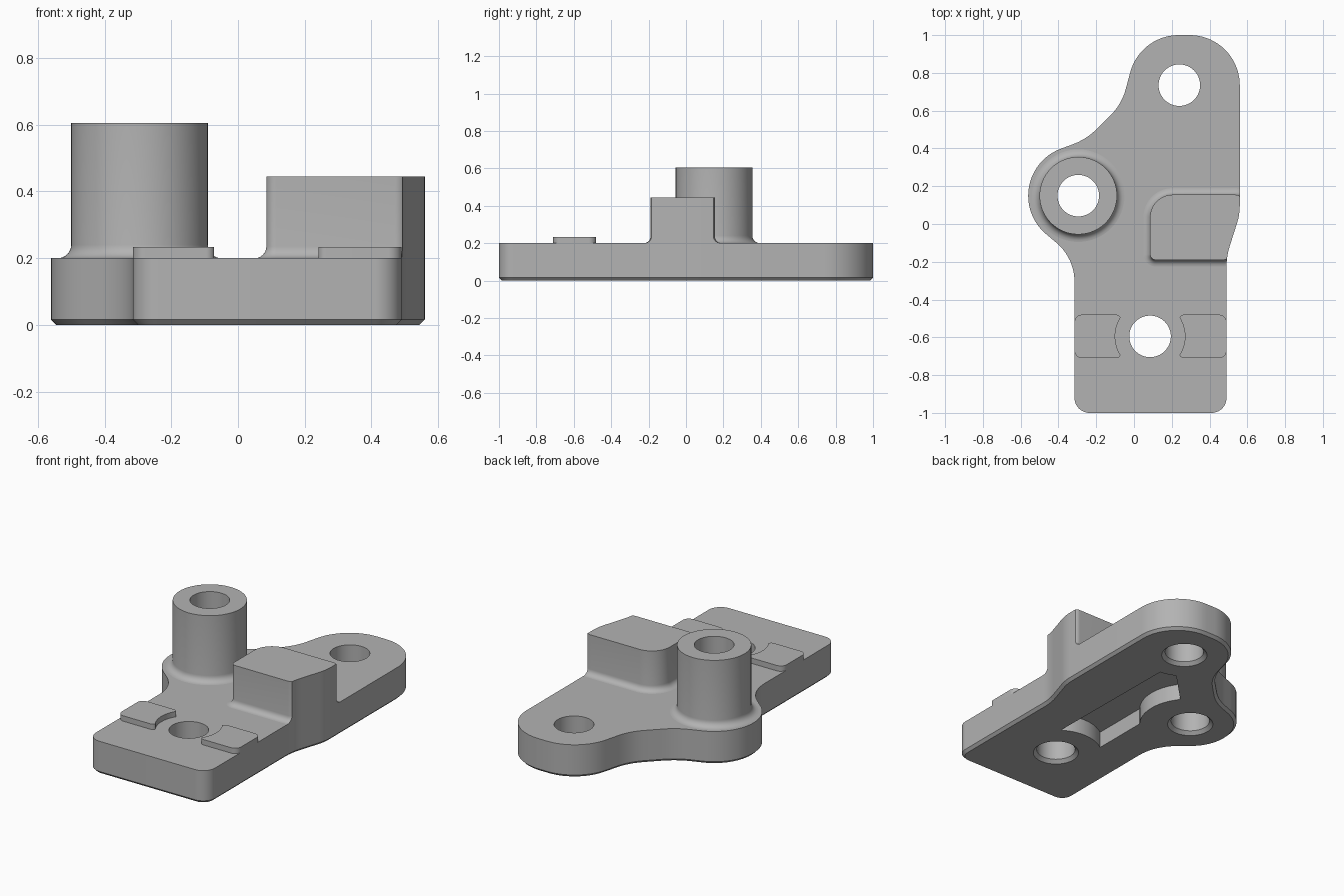
import bpy
import math
from mathutils import Vector, Matrix

cube = bpy.data.objects.get("Cube")
if cube:
    bpy.data.objects.remove(cube, do_unlink=True)

GREY = (0.45, 0.45, 0.45, 1)
metal = bpy.data.materials.new("plain grey")
metal.use_nodes = True
metal.diffuse_color = GREY
metal.node_tree.nodes["Principled BSDF"].inputs["Base Color"].default_value = GREY


def circle(center, r, n=64):
    return [Vector(center) + Vector((math.cos(a), math.sin(a))) * r
            for a in (math.tau * i / n for i in range(n))]


def rounded(corners):
    """Counter-clockwise outline from (x, y, radius) corners."""
    pts = []
    for i, (x, y, r) in enumerate(corners):
        p = Vector((x, y))
        a = (Vector(corners[i - 1][:2]) - p).normalized()
        b = (Vector(corners[(i + 1) % len(corners)][:2]) - p).normalized()
        theta = a.angle(b)
        mid = p + (a + b).normalized() * r / math.sin(theta / 2)
        start = p + a * r / math.tan(theta / 2) - mid
        sweep = math.copysign(math.pi - theta, b.cross(a))
        n = max(3, math.ceil(abs(sweep) / math.radians(5)))
        for k in range(n + 1):
            q = mid + Matrix.Rotation(sweep * k / n, 2) @ start
            if not pts or (q - pts[-1]).length > 0.001:
                pts.append(q)
    return pts


def loft(name, outline, sections):
    """Solid through (offset, z) copies of an outline."""
    n = len(outline)
    normals = []
    for i, p in enumerate(outline):
        d1 = (p - outline[i - 1]).normalized()
        d2 = (outline[(i + 1) % n] - p).normalized()
        t = (d1 + d2).normalized()
        normals.append(Vector((t.y, -t.x)) / max(t.dot(d1), 0.5))
    verts = [(*(p + m * off), z) for off, z in sections
             for p, m in zip(outline, normals)]
    faces = [tuple(reversed(range(n))),
             tuple(range(len(verts) - n, len(verts)))]
    for s in range(len(sections) - 1):
        for i in range(n):
            j = (i + 1) % n
            faces.append((s * n + i, s * n + j, (s + 1) * n + j, (s + 1) * n + i))
    mesh = bpy.data.meshes.new(name)
    mesh.from_pydata(verts, [], faces)
    mesh.materials.append(metal)
    obj = bpy.data.objects.new(name, mesh)
    bpy.context.collection.objects.link(obj)
    return obj


def activate(obj):
    bpy.ops.object.select_all(action="DESELECT")
    obj.select_set(True)
    bpy.context.view_layer.objects.active = obj


def cut(obj, cutter, operation="DIFFERENCE"):
    cutter.hide_render = True
    mod = obj.modifiers.new("cut", "BOOLEAN")
    mod.object, mod.operation, mod.solver = cutter, operation, "EXACT"
    activate(obj)
    bpy.ops.object.modifier_apply(modifier=mod.name)
    bpy.data.objects.remove(cutter, do_unlink=True)


def fillet(r, z, steps=6):
    """Concave quarter round rising from z."""
    angles = [math.pi / 2 * i / steps for i in range(steps + 1)]
    return [(r * (1 - math.sin(a)), z + r * (1 - math.cos(a))) for a in angles]


TOP = 0.2
LUG, LOBE, FRONT = (-0.295, 0.15), (0.24, 0.735), (0.085, -0.595)
LUG_R = 0.265


def lug_corner(degrees):
    a = math.radians(degrees)
    d = LUG_R / math.cos(math.radians(30))
    return (LUG[0] + d * math.cos(a), LUG[1] + d * math.sin(a), LUG_R - 0.001)


# Base plate with a chamfered lower edge
plate_outline = rounded([
    (-0.315, -1, 0.08), (0.49, -1, 0.08), (0.49, -0.17, 0.35), (0.56, 0.05, 0.3),
    (0.56, 1, 0.265), (0.033, 1, 0.265), (-0.065, 0.635, 0.3), (-0.252, 0.448, 0.35),
    lug_corner(140), lug_corner(200), (-0.315, -0.18, 0.27)])
plate = loft("base_plate", plate_outline, [(-0.016, 0), (0, 0.016), (0, TOP)])

# Pocket under the plate, kept clear of the holes
pocket = loft("pocket_cutter", rounded([
    (0.23, -0.42, 0.03), (0.22, 0.54, 0.03), (0.14, 0.54, 0.03), (-0.07, 0.33, 0.03),
    (-0.07, -0.42, 0.03)]), [(0, -0.05), (0, 0.1)])
for center, r in ((LUG, 0.29), (LOBE, 0.24), (FRONT, 0.26)):
    cut(pocket, loft("clearance", circle(center, r), [(0, -0.1), (0, TOP)]))
cut(plate, pocket)

# Tall round boss with a filleted foot
boss = loft("boss", circle(LUG, 0.205), fillet(0.04, TOP) + [(0, 0.605)])


# Through holes, countersunk below
def hole(center):
    return loft("hole_cutter", circle(center, 0.11), [(0.03, -0.01), (0, 0.02), (0, 0.8)])


for center in (LUG, LOBE, FRONT):
    cut(plate, hole(center))
cut(boss, hole(LUG))

# Stop block, trimmed flush with the plate edge
block = loft("stop_block", rounded([
    (0.085, -0.19, 0.03), (0.5, -0.19, 0.04), (0.575, 0.05, 0.25),
    (0.575, 0.155, 0.04), (0.085, 0.155, 0.12)]), fillet(0.035, TOP) + [(0, 0.445)])
cut(block, loft("edge_trim", plate_outline, [(0, 0.1), (0, 0.8)]), "INTERSECT")

# Pair of thin pads hollowed around the front hole
parts = [plate, boss, block]
for name, x1, x2, r1, r2 in (("right_pad", -0.315, -0.07, 0.04, 0.025),
                             ("left_pad", 0.24, 0.49, 0.025, 0.04)):
    pad = loft(name, rounded([(x1, -0.71, r1), (x2, -0.71, r2),
                              (x2, -0.48, r2), (x1, -0.48, r1)]),
               [(0, TOP), (0, 0.233)])
    cut(pad, loft("pad_cutter", circle(FRONT, 0.185), [(0, 0.1), (0, 0.4)]))
    parts.append(pad)

for part in parts:
    activate(part)
    bpy.ops.object.shade_smooth_by_angle(angle=math.radians(30))
